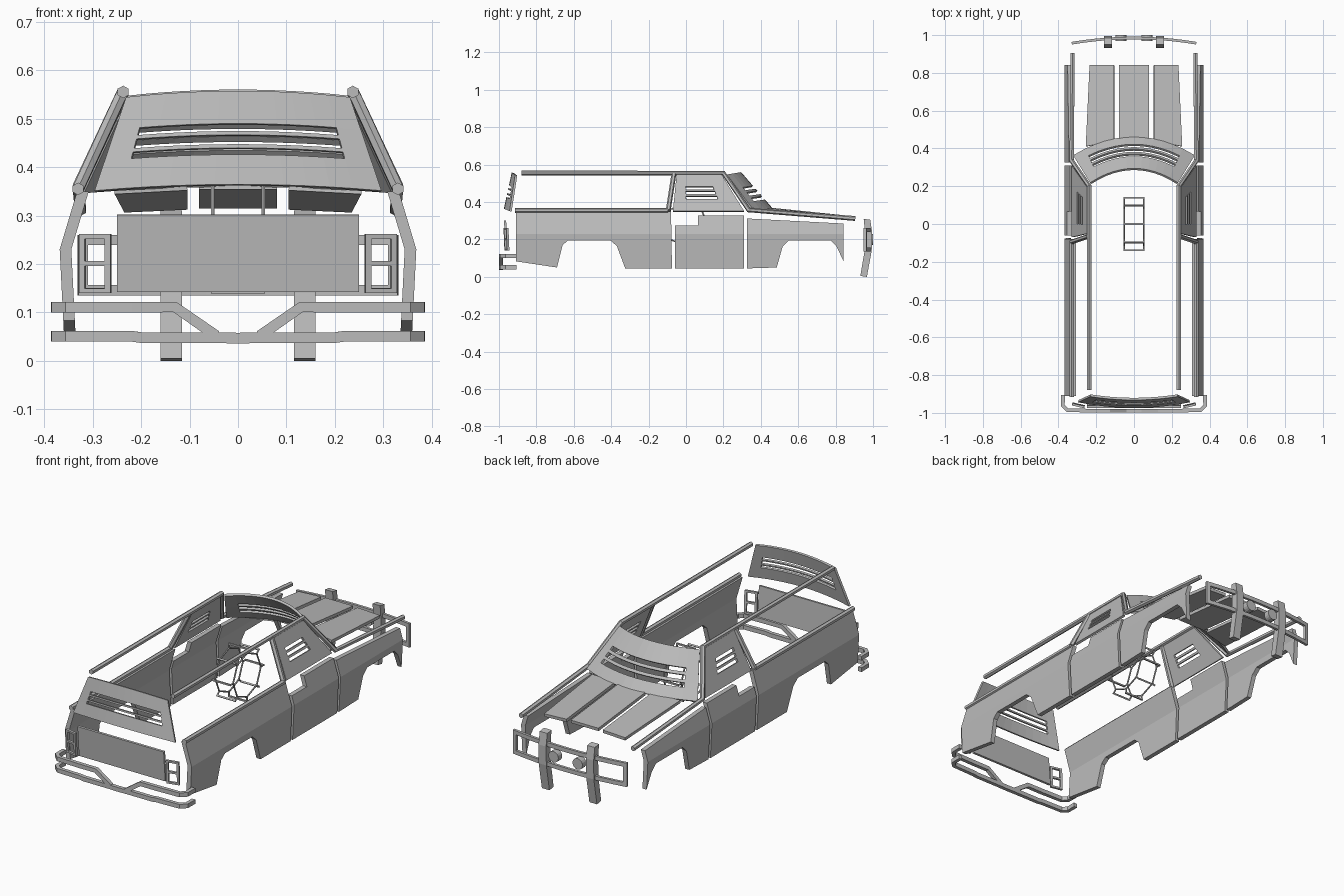
import bpy, bmesh, math
from mathutils import Vector

cube = bpy.data.objects.get("Cube")
if cube:
    bpy.data.objects.remove(cube)

GREY = (0.5, 0.5, 0.5, 1)
steel = bpy.data.materials.new("grey_steel")
steel.use_nodes = True
steel.diffuse_color = GREY
steel.node_tree.nodes["Principled BSDF"].inputs["Base Color"].default_value = GREY


def finish(name, bm, mirror=False, thick=0):
    bmesh.ops.recalc_face_normals(bm, faces=bm.faces)
    mesh = bpy.data.meshes.new(name)
    bm.to_mesh(mesh)
    bm.free()
    mesh.materials.append(steel)
    ob = bpy.data.objects.new(name, mesh)
    bpy.context.collection.objects.link(ob)
    if thick:
        mod = ob.modifiers.new("thickness", 'SOLIDIFY')
        mod.thickness, mod.offset = thick, 0
    if mirror:
        ob.modifiers.new("mirror", 'MIRROR').use_mirror_merge = False
    return ob


def plate(name, surface, us, vs, hole=lambda i, j: False, thick=0.012, mirror=False):
    """Sheet on surface(u, v), leaving out the cells where hole(i, j)."""
    bm = bmesh.new()
    grid = [[bm.verts.new(surface(u, v)) for u in us] for v in vs]
    for j in range(len(vs) - 1):
        for i in range(len(us) - 1):
            if not hole(i, j):
                bm.faces.new((grid[j][i], grid[j][i + 1], grid[j + 1][i + 1], grid[j + 1][i]))
    loose = [v for v in bm.verts if not v.link_faces]
    bmesh.ops.delete(bm, geom=loose, context='VERTS')
    return finish(name, bm, mirror, thick)


def bilinear(a, b, c, d):
    a, b, c, d = map(Vector, (a, b, c, d))
    return lambda u, v: a.lerp(b, u).lerp(d.lerp(c, u), v)


def sweep(bm, path, section, up):
    """Carry a section along a path; its first axis lies sideways, its second along up."""
    path = [Vector(p) for p in path]
    rings = []
    for i, p in enumerate(path):
        t = Vector()
        if i:
            t += (p - path[i - 1]).normalized()
        if i < len(path) - 1:
            t += (path[i + 1] - p).normalized()
        t.normalize()
        side = t.cross(Vector(up)).normalized()
        top = side.cross(t)
        rings.append([bm.verts.new(p + side * a + top * b) for a, b in section])
    n = len(section)
    for r, s in zip(rings, rings[1:]):
        for k in range(n):
            bm.faces.new((r[k], r[(k + 1) % n], s[(k + 1) % n], s[k]))
    bm.faces.new(rings[0])
    bm.faces.new(rings[-1])


def bar(name, path, section, up, mirror=True):
    bm = bmesh.new()
    sweep(bm, path, section, up)
    return finish(name, bm, mirror)


def ngon(r, n):
    return [(r * math.cos(math.tau * k / n), r * math.sin(math.tau * k / n)) for k in range(n)]


def rect(w, h):
    return [(-w / 2, -h / 2), (w / 2, -h / 2), (w / 2, h / 2), (-w / 2, h / 2)]


def prism(name, outline, x_in, x_out, crease=None):
    """Side outline in y and z, filled between two x functions of height."""
    bm = bmesh.new()
    bm.faces.new([bm.verts.new((0, y, z)) for y, z in outline])
    if crease:
        bmesh.ops.bisect_plane(bm, geom=bm.verts[:] + bm.edges[:] + bm.faces[:],
                               plane_co=(0, 0, crease), plane_no=(0, 0, 1))
    inner = bm.verts[:]
    ext = bmesh.ops.extrude_face_region(bm, geom=bm.faces[:], use_keep_orig=True)
    outer = [g for g in ext["geom"] if isinstance(g, bmesh.types.BMVert)]
    for v in inner:
        v.co.x = x_in(v.co.z)
    for v in outer:
        v.co.x = x_out(v.co.z)
    return finish(name, bm, True)


# Body side armour, bent inward above the waist crease
CREASE = 0.23


def skin(z):
    if z > CREASE:
        return 0.368 - 0.3 * (z - CREASE)
    return 0.368 - 0.05 * (CREASE - z)


panels = {
    "rear_side_panel": [(-0.91, 0.35), (-0.08, 0.35), (-0.075, 0.045), (-0.325, 0.045),
                        (-0.37, 0.165), (-0.405, 0.195), (-0.63, 0.195), (-0.66, 0.17),
                        (-0.69, 0.05), (-0.91, 0.083)],
    "door_panel": [(-0.06, 0.045), (0.31, 0.045), (0.31, 0.328), (0.065, 0.328),
                   (0.065, 0.275), (-0.06, 0.275)],
    "front_fender_panel": [(0.325, 0.045), (0.325, 0.312), (0.842, 0.285), (0.842, 0.083),
                           (0.805, 0.163), (0.773, 0.195), (0.55, 0.195), (0.517, 0.163),
                           (0.485, 0.05)],
}
for name, outline in panels.items():
    prism(name, outline, lambda z: skin(z) - 0.024, skin, CREASE)

# Tubular rails and pillars
TUBE = ngon(0.013, 6)
bar("roof_and_fender_rail", [(0.237, -0.88, 0.555), (0.237, 0.2, 0.555),
                             (0.33, 0.335, 0.357), (0.325, 0.905, 0.312)], TUBE, (1, 0, 0))
bar("bed_rail", [(0.33, -0.915, 0.355), (0.33, -0.095, 0.355)], TUBE, (1, 0, 0))
bar("door_pillar", [(0.33, -0.095, 0.355), (0.24, -0.065, 0.55)], TUBE, (1, 0, 0))

# Slotted window armour
def slots(i, j):
    return j in (1, 3, 5)


plate("side_window_plate",
      bilinear((0.325, -0.07, 0.35), (0.325, 0.31, 0.35), (0.24, 0.19, 0.545), (0.24, -0.05, 0.545)),
      (0, 0.19, 0.7, 1), (0, 0.33, 0.41, 0.46, 0.54, 0.59, 0.67, 1),
      lambda i, j: i == 1 and slots(i, j), mirror=True)


def bowed(half_low, half_top, y_low, y_top, bow_low, bow_top):
    def surface(u, v):
        s = 2 * u - 1
        arch = 1 - s * s
        half = half_low + (half_top - half_low) * v
        y = y_low + (y_top - y_low) * v + (bow_low + (bow_top - bow_low) * v) * arch
        return (s * half, y, 0.35 + 0.193 * v + 0.013 * arch)
    return surface


columns = [0] + [0.1 + 0.08 * k for k in range(11)] + [1]
inside = lambda i, j: 0 < i < len(columns) - 2 and slots(i, j)
plate("windshield_plate", bowed(0.32, 0.23, 0.36, 0.215, 0.098, 0.075), columns,
      (0, 0.24, 0.33, 0.39, 0.48, 0.54, 0.62, 1), inside)
plate("rear_window_plate", bowed(0.295, 0.23, -0.938, -0.908, -0.03, -0.018), columns,
      (0, 0.32, 0.39, 0.43, 0.53, 0.57, 0.65, 1), inside)

# Hood plates
plate("hood_centre_plate", bilinear((-0.08, 0.45, 0.362), (0.08, 0.45, 0.362),
      (0.08, 0.84, 0.322), (-0.08, 0.84, 0.322)), (0, 1), (0, 1), thick=0.016)
plate("hood_side_plate", bilinear((0.105, 0.44, 0.36), (0.255, 0.41, 0.352),
      (0.235, 0.84, 0.314), (0.105, 0.84, 0.32)), (0, 1), (0, 1), thick=0.016, mirror=True)

# Tailgate and tail light guards
plate("tailgate_plate", bilinear((-0.25, -0.955, 0.143), (0.25, -0.955, 0.143),
      (0.25, -0.968, 0.302), (-0.25, -0.968, 0.302)), (0, 1), (0, 1))
plate("tail_light_guard", bilinear((0.262, -0.965, 0.14), (0.327, -0.95, 0.14),
      (0.327, -0.955, 0.262), (0.262, -0.97, 0.262)),
      (0, 0.18, 0.82, 1), (0, 0.08, 0.46, 0.54, 0.92, 1),
      lambda i, j: i == 1 and j in (1, 3), mirror=True)

# Rear bumper: wrapped bars, the upper one stepping down to the lower
WRAP = [(0.376, -0.905), (0.376, -0.962), (0.352, -0.985), (0.22, -0.989)]
BEAM = rect(0.02, 0.022)
bar("rear_bumper_upper_bar", [(x, y, 0.111) for x, y in WRAP] +
    [(0.13, -0.989, 0.111), (0.045, -0.989, 0.052)], BEAM, (0, 0, 1))
bar("rear_bumper_lower_bar", [(x, y, 0.051) for x, y in WRAP] +
    [(0.2, -0.989, 0.048), (0.06, -0.989, 0.048), (0, -0.989, 0.047)], BEAM, (0, 0, 1))

# Front guard: bowed frame, uprights and lamps
steps = [0, 0.03] + [0.1 * k for k in range(1, 10)] + [0.97, 1]
plate("front_guard_frame",
      lambda u, v: (0.66 * u - 0.33, 0.957 + 0.028 * (1 - (2 * u - 1) ** 2), 0.135 + 0.125 * v),
      steps, (0, 0.17, 0.83, 1), lambda i, j: j == 1 and 0 < i < len(steps) - 2, thick=0.014)
prism("front_guard_upright", [(0.95, 0.31), (0.985, 0.305), (0.995, 0.24), (0.993, 0.14),
                              (0.967, 0), (0.932, 0.005), (0.955, 0.14), (0.957, 0.24)],
      lambda z: 0.116, lambda z: 0.16)
bar("front_lamp", [(0.07, 0.968, 0.2), (0.07, 1.0, 0.2)], ngon(0.029, 16), (0, 0, 1))

# Tyre chain hanging in the cabin: two hoops joined by cross links
def ring(k, r, x):
    a = math.tau * k / 8
    return (x, r * math.sin(a), 0.28 + r * math.cos(a))


bm = bmesh.new()
LINK = ngon(0.004, 6)
for x in (-0.052, 0.052):
    for k in range(8):
        sweep(bm, [ring(k, 0.115, x), ring(k + 1, 0.115, x)], LINK, (1, 0, 0))
        sweep(bm, [ring(k, 0.11, x), ring(k, 0.14, x)], LINK, (1, 0, 0))
for k in range(8):
    out = Vector(ring(k, 1, 0)) - Vector((0, 0, 0.28))
    sweep(bm, [ring(k, 0.138, -0.055), ring(k, 0.138, 0.055)], rect(0.008, 0.008), out)
finish("tyre_chain", bm)
